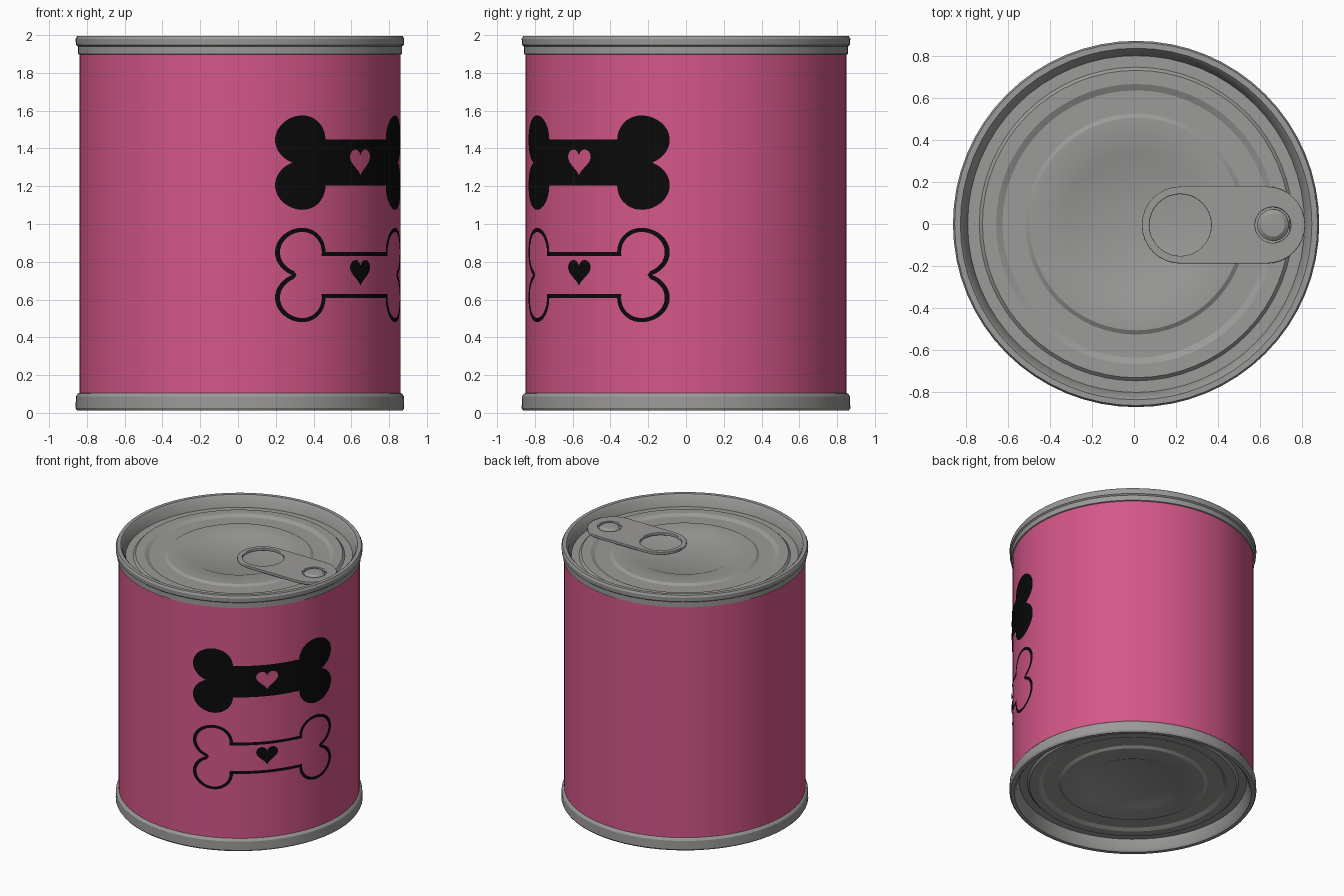
import bpy, bmesh, math
from math import sin, cos, asin, pi, radians

if "Cube" in bpy.data.objects:
    bpy.data.objects.remove(bpy.data.objects["Cube"])

CX = 0.01          # slight offset of the can axis
SIDES = 64
R_LABEL = 0.85
FACING = radians(48.4)   # direction of the printed bones, from front towards right


def material(name, rgb):
    m = bpy.data.materials.new(name)
    m.diffuse_color = (*rgb, 1)
    m.use_nodes = True
    m.node_tree.nodes["Principled BSDF"].inputs["Base Color"].default_value = m.diffuse_color
    return m


PINK = material("pink label", (0.66, 0.095, 0.25))
GREY = material("grey metal", (0.33, 0.325, 0.315))
BLACK = material("black print", (0.003, 0.003, 0.003))


def add_object(name, mesh, mat, smooth=True):
    ob = bpy.data.objects.new(name, mesh)
    bpy.context.collection.objects.link(ob)
    mesh.materials.clear()
    mesh.materials.append(mat)
    for p in mesh.polygons:
        p.material_index = 0
    if smooth:
        bpy.ops.object.select_all(action='DESELECT')
        ob.select_set(True)
        bpy.context.view_layer.objects.active = ob
        bpy.ops.object.shade_smooth_by_angle(angle=radians(25))
    return ob


def lathe(name, profile, mat, center=(CX, 0), sides=SIDES):
    """Spin a (radius, z) profile; outside lies to the right of its direction."""
    bm = bmesh.new()
    rings = []
    for r, z in profile:
        rings.append([bm.verts.new((center[0] + r * cos(2 * pi * i / sides),
                                    center[1] + r * sin(2 * pi * i / sides), z))
                      for i in range(sides)])
    for a, b in zip(rings, rings[1:]):
        for i in range(sides):
            k = (i + 1) % sides
            bm.faces.new((a[i], a[k], b[k], b[i]))
    bmesh.ops.remove_doubles(bm, verts=bm.verts, dist=1e-5)
    me = bpy.data.meshes.new(name)
    bm.to_mesh(me)
    bm.free()
    return add_object(name, me, mat)


def filled_mesh(outlines, extrude=0.0, bevel=0.0):
    """Flat filled shape (inner outlines become holes) as a mesh."""
    cu = bpy.data.curves.new("outline", 'CURVE')
    cu.dimensions = '2D'
    cu.fill_mode = 'BOTH'
    cu.extrude = extrude
    cu.bevel_depth = bevel
    for pts in outlines:
        sp = cu.splines.new('POLY')
        sp.points.add(len(pts) - 1)
        for p, (x, y) in zip(sp.points, pts):
            p.co = (x, y, 0, 1)
        sp.use_cyclic_u = True
    ob = bpy.data.objects.new("outline", cu)
    bpy.context.collection.objects.link(ob)
    dg = bpy.context.evaluated_depsgraph_get()
    me = bpy.data.meshes.new_from_object(ob.evaluated_get(dg))
    bpy.data.objects.remove(ob)
    return me


def printed(name, outlines, zc):
    """Wrap a flat shape onto the label as a thin printed plate."""
    me = filled_mesh(outlines)
    bm = bmesh.new()
    bm.from_mesh(me)
    bmesh.ops.remove_doubles(bm, verts=bm.verts, dist=1e-6)
    R = R_LABEL + 0.004
    for i in range(-12, 13):
        bmesh.ops.bisect_plane(bm, geom=bm.verts[:] + bm.edges[:] + bm.faces[:],
                               plane_co=(R * sin(radians(3 * i)), 0, 0),
                               plane_no=(1, 0, 0))
    bm.normal_update()
    bmesh.ops.reverse_faces(bm, faces=[f for f in bm.faces if f.normal.z < 0])
    for v in bm.verts:
        a = FACING + asin(v.co.x / R)
        v.co = (CX + R * sin(a), -R * cos(a), zc + v.co.y)
    bm.to_mesh(me)
    bm.free()
    me.name = name
    return add_object(name, me, BLACK)


def bone(inset=0.0):
    c, h, r, b = 0.37, 0.12, 0.13 - inset, 0.122 - inset
    t0, t1 = -asin(0.12 / 0.13), pi + asin((h - b) / r)
    notch = c + 0.05 - inset
    arc = [(c + r * cos(t0 + (t1 - t0) * i / 24), h + r * sin(t0 + (t1 - t0) * i / 24))
           for i in range(25)]
    if not inset:
        arc = arc[1:]
    top = [(notch, 0)] + arc + [(-x, y) for x, y in reversed(arc)] + [(-notch, 0)]
    return top + [(x, -y) for x, y in reversed(top[1:-1])]


def heart(w=0.16, h=0.14):
    pts = []
    for i in range(36):
        t = 2 * pi * i / 36
        y = 13 * cos(t) - 5 * cos(2 * t) - 2 * cos(3 * t) - cos(4 * t)
        pts.append((w / 2 * sin(t) ** 3, (y + 2.5) * h / 29))
    return pts


def circle(x, r, n=32):
    return [(x + r * cos(2 * pi * i / n), r * sin(2 * pi * i / n)) for i in range(n)]


# pink paper label
lathe("label", [(R_LABEL, 0.09), (R_LABEL, 1.91)], PINK)

# stepped end panel, from the seam wall inwards: (radius, depth below the seam edge)
panel = [(0.80, 0.085), (0.745, 0.085), (0.73, 0.07), (0.665, 0.07), (0.635, 0.085),
         (0.525, 0.085), (0.505, 0.072), (0.355, 0.072), (0.325, 0.085), (0, 0.085)]

# top seam and lid
lathe("top_lid", [(0.846, 1.895), (0.858, 1.90), (0.858, 1.94), (0.868, 1.948),
                  (0.870, 1.98), (0.862, 1.995), (0.835, 1.995), (0.822, 1.98)]
      + [(r, 1.995 - d) for r, d in panel], GREY)

# bottom seam and base
lathe("bottom_base", [(r, 0.012 + d) for r, d in reversed(panel)]
      + [(0.822, 0.027), (0.835, 0.012), (0.862, 0.012), (0.870, 0.025),
         (0.868, 0.088), (0.858, 0.102), (0.846, 0.107)], GREY)

# pull tab: rounded strip with a finger hole and a rivet hole
x0, x1, tr = 0.21, 0.62, 0.178
strip = [((x1 if i <= 16 else x0) + tr * cos(-pi / 2 + pi * (i - (i > 16)) / 16),
          tr * sin(-pi / 2 + pi * (i - (i > 16)) / 16)) for i in range(34)]
tab_mesh = filled_mesh([strip, circle(x0, 0.152), circle(0.65, 0.09)], 0.006, 0.005)
tab = add_object("pull_tab", tab_mesh, GREY)
tab.location = (CX, -0.005, 1.944)

# rivet holding the tab
lathe("tab_rivet", [(0.075, 1.905), (0.075, 1.945), (0.055, 1.96), (0, 1.963)], GREY,
      center=(0.66, -0.005), sides=24)

# printed bones and heart
printed("solid_bone", [bone(), heart()], 1.325)
printed("outline_bone", [bone(), bone(0.022)], 0.73)
printed("small_heart", [heart()], 0.74)
